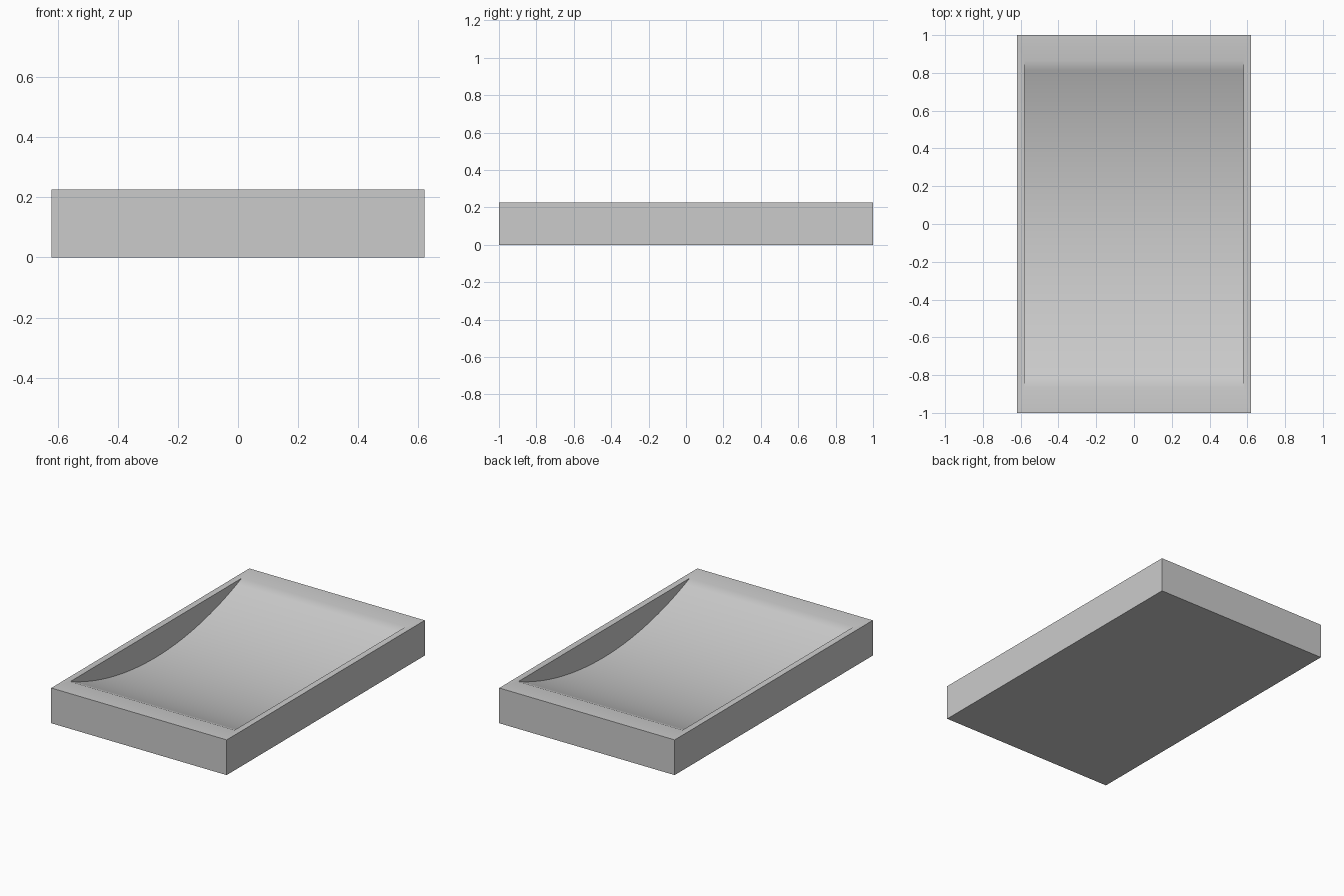
import bpy, bmesh, math

cube = bpy.data.objects.get("Cube")
if cube:
    bpy.data.objects.remove(cube, do_unlink=True)

HALF_X, HALF_Y, HEIGHT = 0.62, 1.0, 0.225      # block
DISH_X, DISH_Y, DEPTH = 0.58, 0.865, 0.175     # scooped recess
SEGMENTS = 32

grey = bpy.data.materials.new("plain grey")
grey.use_nodes = True
grey.diffuse_color = (0.6, 0.6, 0.6, 1)
grey.node_tree.nodes["Principled BSDF"].inputs["Base Color"].default_value = (0.6, 0.6, 0.6, 1)

bm = bmesh.new()


def rectangle(x, y, z):
    return [bm.verts.new((sx * x, sy * y, z))
            for sx, sy in ((-1, -1), (1, -1), (1, 1), (-1, 1))]


def arc(x):
    """Circular arc from front to back, dipping by DEPTH in the middle."""
    radius = (DISH_Y ** 2 + DEPTH ** 2) / (2 * DEPTH)
    sweep = math.asin(DISH_Y / radius)
    points = []
    for i in range(SEGMENTS + 1):
        a = sweep * (2 * i / SEGMENTS - 1)
        z = HEIGHT - DEPTH + radius * (1 - math.cos(a))
        points.append(bm.verts.new((x, radius * math.sin(a), z)))
    return points


# Outer block and the two edges of the scoop
base = rectangle(HALF_X, HALF_Y, 0)
top = rectangle(HALF_X, HALF_Y, HEIGHT)
left, right = arc(-DISH_X), arc(DISH_X)
mouth = [left[0], right[0], right[-1], left[-1]]

# Underside, outer sides and flat rim
bm.faces.new(base[::-1])
for i in range(4):
    j = (i + 1) % 4
    bm.faces.new((base[i], base[j], top[j], top[i]))
    bm.faces.new((top[i], top[j], mouth[j], mouth[i]))

# Curved floor and the two upright end walls of the scoop
for i in range(SEGMENTS):
    bm.faces.new((left[i], right[i], right[i + 1], left[i + 1]))
bm.faces.new(left)
bm.faces.new(right)
bmesh.ops.recalc_face_normals(bm, faces=bm.faces)

mesh = bpy.data.meshes.new("scooped_block")
bm.to_mesh(mesh)
bm.free()
mesh.materials.append(grey)
block = bpy.data.objects.new("scooped_block", mesh)
bpy.context.collection.objects.link(block)

bpy.ops.object.select_all(action="DESELECT")
block.select_set(True)
bpy.context.view_layer.objects.active = block
bpy.ops.object.shade_smooth_by_angle(angle=math.radians(30))
